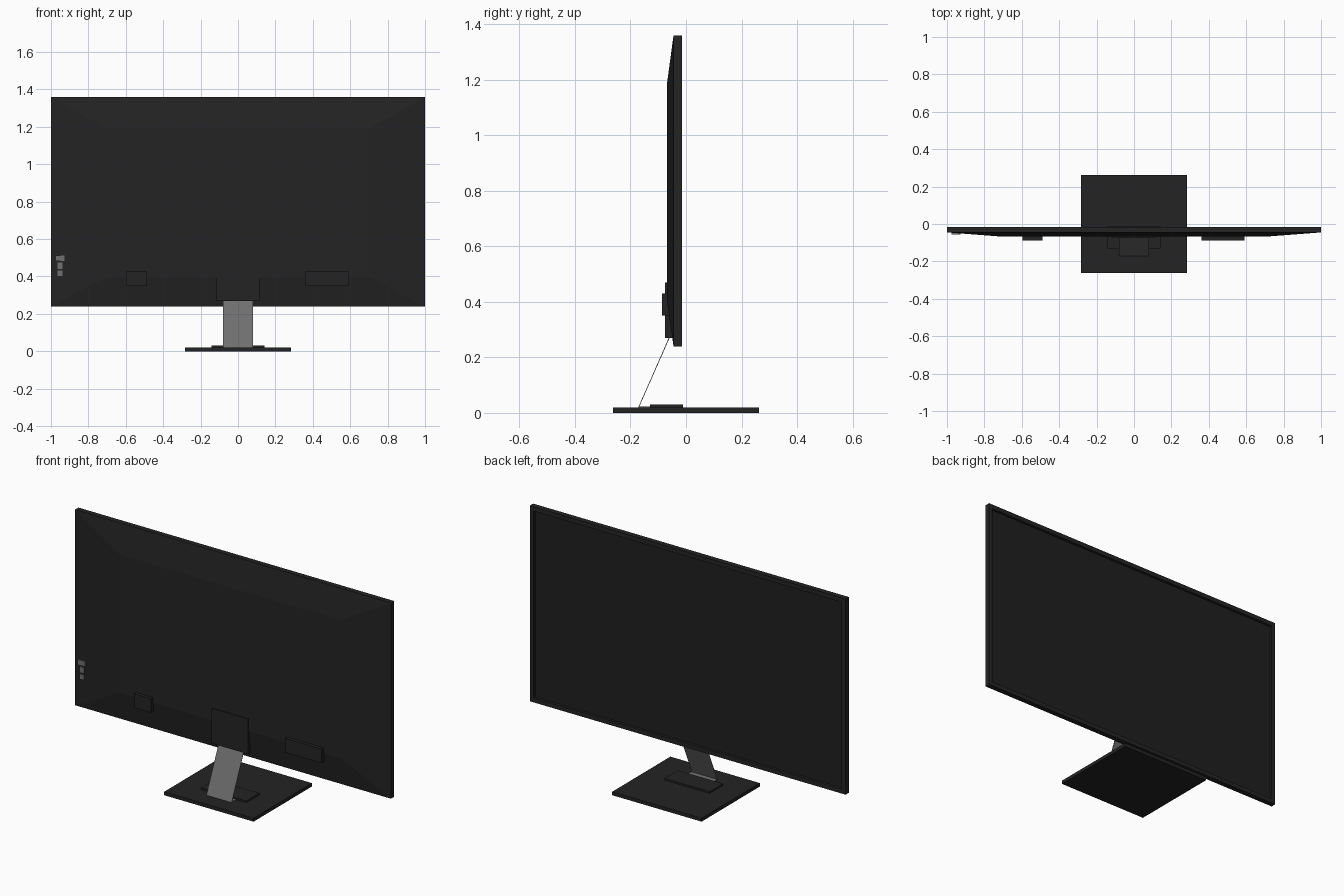
import bpy, bmesh

if "Cube" in bpy.data.objects:
    bpy.data.objects.remove(bpy.data.objects["Cube"])

def material(name, v):
    m = bpy.data.materials.new(name)
    m.diffuse_color = (v, v, v, 1)
    m.use_nodes = True
    m.node_tree.nodes["Principled BSDF"].inputs["Base Color"].default_value = m.diffuse_color
    return m

CASE = material("black plastic", 0.017)
SCREEN = material("dark screen", 0.014)
METAL = material("grey metal", 0.16)

def finish(name, bm, mat):
    bmesh.ops.recalc_face_normals(bm, faces=bm.faces)
    me = bpy.data.meshes.new(name)
    bm.to_mesh(me)
    bm.free()
    me.materials.append(mat)
    ob = bpy.data.objects.new(name, me)
    bpy.context.collection.objects.link(ob)
    return ob

def box(name, x, y, z, mat):
    bm = bmesh.new()
    bmesh.ops.create_cube(bm, size=1)
    for v in bm.verts:
        v.co = [r[0] if c < 0 else r[1] for c, r in zip(v.co, (x, y, z))]
    return finish(name, bm, mat)

def rect(bm, hx, y, z0, z1):
    return [bm.verts.new(p) for p in ((-hx, y, z0), (hx, y, z0), (hx, y, z1), (-hx, y, z1))]

# Display housing: back bulge, rim, front bezel and recessed screen as stacked rectangles
bm = bmesh.new()
rings = [rect(bm, *r) for r in (
    (0.70, -0.068, 0.40, 1.19),
    (1.0, -0.045, 0.24, 1.36),
    (1.0, -0.015, 0.24, 1.36),
    (0.975, -0.015, 0.265, 1.335),
    (0.975, -0.03, 0.265, 1.335))]
for a, b in zip(rings, rings[1:]):
    for i in range(4):
        j = (i + 1) % 4
        bm.faces.new((a[i], a[j], b[j], b[i]))
bm.faces.new(rings[0])
bm.faces.new(rings[-1]).material_index = 1
housing = finish("display_housing", bm, CASE)
housing.data.materials.append(SCREEN)

# Raised boxes on the back
box("neck_mount", (-0.115, 0.115), (-0.075, -0.04), (0.27, 0.47), CASE)
box("connector_cover", (0.36, 0.59), (-0.087, -0.045), (0.35, 0.43), CASE)
box("power_cover", (-0.595, -0.49), (-0.087, -0.045), (0.35, 0.43), CASE)

# Side controls
box("control_top", (-0.975, -0.928), (-0.057, -0.04), (0.483, 0.512), METAL)
box("control_middle", (-0.965, -0.937), (-0.055, -0.04), (0.44, 0.475), METAL)
box("control_bottom", (-0.965, -0.937), (-0.055, -0.04), (0.403, 0.432), METAL)

# Stand: thin bent metal strip with a flat foot tab
bm = bmesh.new()
profile = [(-0.06, 0.275), (-0.172, 0.02), (-0.12, 0.02), (-0.12, 0.023), (-0.168, 0.023), (-0.057, 0.275)]
side = bm.faces.new([bm.verts.new((-0.08, y, z)) for y, z in profile])
ext = bmesh.ops.extrude_face_region(bm, geom=[side])
for v in ext["geom"]:
    if isinstance(v, bmesh.types.BMVert):
        v.co.x = 0.08
finish("stand_leg", bm, METAL)

# Base
box("base_plate", (-0.283, 0.283), (-0.263, 0.263), (0, 0.02), CASE)
box("base_pad", (-0.143, 0.143), (-0.13, -0.01), (0.02, 0.03), CASE)
